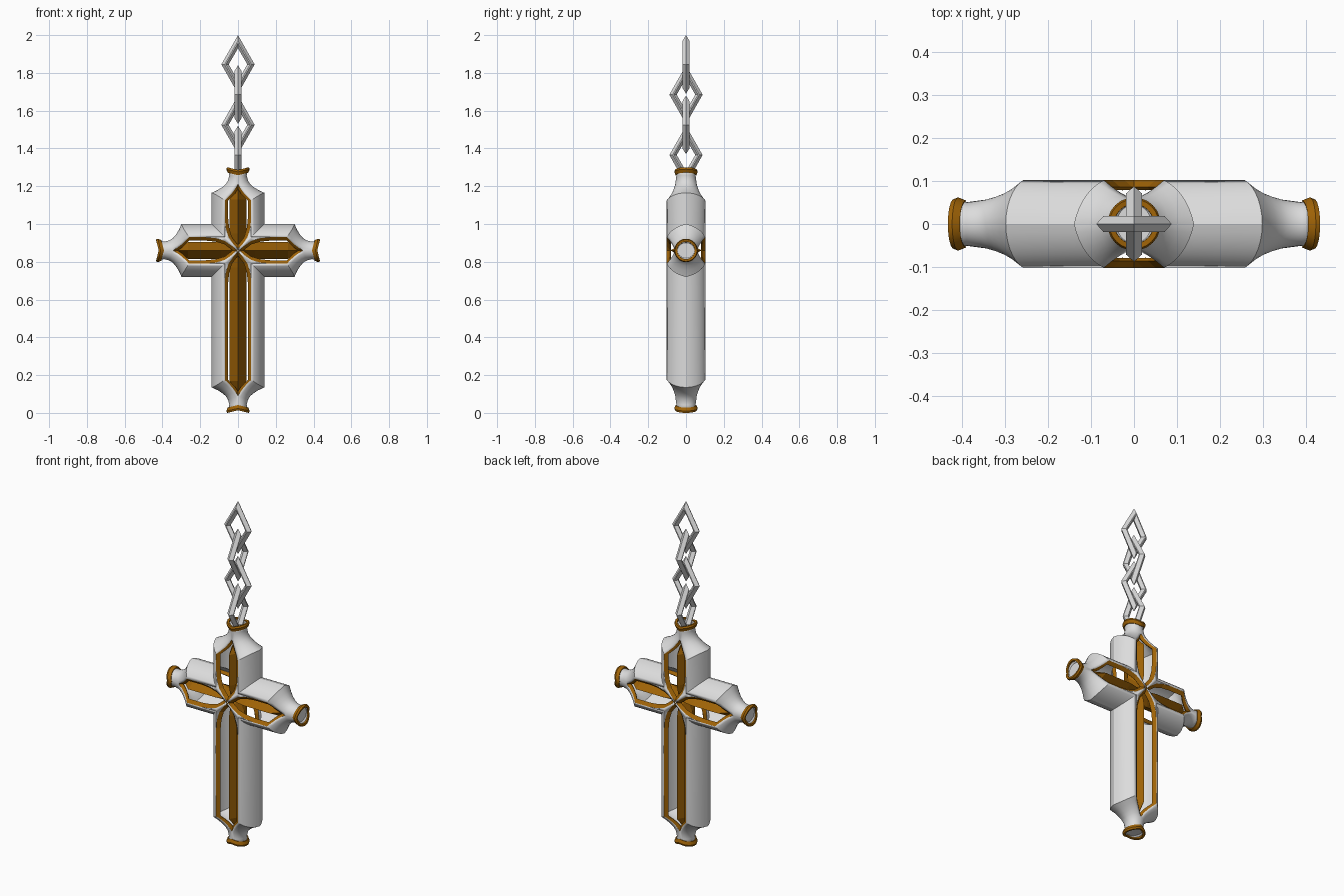
import bpy, bmesh, math
from mathutils import Vector

if "Cube" in bpy.data.objects:
    bpy.data.objects.remove(bpy.data.objects["Cube"])

CZ = 0.86                                    # height where the arms cross
ARMS = [((0, 1), 0.44), ((0, -1), 0.86), ((1, 0), 0.434), ((-1, 0), 0.434)]
D = 0.102                                    # half depth of the body
LEAF = [(0.008, 0.0), (0.03, 0.022), (0.07, 0.05), (0.12, 0.065), (0.17, 0.07)]


def material(name, rgb):
    m = bpy.data.materials.new(name)
    m.diffuse_color = (*rgb, 1)
    m.use_nodes = True
    m.node_tree.nodes["Principled BSDF"].inputs["Base Color"].default_value = m.diffuse_color
    return m


WHITE = material("white_metal", (0.72, 0.72, 0.72))
AMBER = material("amber_gold", (0.35, 0.125, 0.002))


def place(d, t, s, y):
    """Arm coordinates (along, across, depth) to world."""
    return Vector((t * d[0] - s * d[1], y, CZ + t * d[1] + s * d[0]))


def finish(bm, name, mat, thick=0, offset=-1, smooth=None, recalc=True):
    bmesh.ops.remove_doubles(bm, verts=bm.verts, dist=0.0004)
    if recalc:
        bmesh.ops.recalc_face_normals(bm, faces=bm.faces)
    me = bpy.data.meshes.new(name)
    bm.to_mesh(me)
    bm.free()
    me.materials.append(mat)
    ob = bpy.data.objects.new(name, me)
    bpy.context.collection.objects.link(ob)
    if smooth:
        bpy.ops.object.select_all(action='DESELECT')
        ob.select_set(True)
        bpy.context.view_layer.objects.active = ob
        bpy.ops.object.shade_smooth_by_angle(angle=math.radians(smooth))
    if thick:
        m = ob.modifiers.new("thickness", 'SOLIDIFY')
        m.thickness, m.offset = thick, offset
    return ob


def add_face(bm, d, pts, sg, yg):
    """Mirrored face, turned to point away from the arm axis."""
    vs = []
    for t, s, y in pts:
        p = place(d, t, s * sg, y * yg)
        if not any((p - v.co).length < 1e-5 for v in vs):
            vs.append(bm.verts.new(p))
    if len(vs) < 3:
        return
    f = bm.faces.new(vs)
    f.normal_update()
    c = f.calc_center_median() - Vector((0, 0, CZ))
    axis = Vector((d[0], 0, d[1]))
    if f.normal.dot(c - axis * c.dot(axis)) < 0:
        f.normal_flip()


N = 7


def section(te, tw, o, w, dep):
    """Quarter section from the opening edge to the side ridge."""
    b = 1 - 0.4 * o / 0.07
    row = []
    for k in range(N + 1):
        u = k / N
        a = u * math.pi / 2
        row.append((te + (tw - te) * math.sin(a),
                    o + (w - o) * (b * math.sin(a) + (1 - b) * u),
                    dep * (b * math.cos(a) + (1 - b) * (1 - u))))
    return row


def stations(L):
    first = [(s, s, y) for _, s, y in section(0, 0, 0.07, 0.14, D)]  # mitre
    return [first,
            section(L - .175, L - .135, .07, .14, D),
            section(L - .158, L - .12, .052, .107, .087),
            section(L - .138, L - .104, .033, .082, .074),
            section(L - .114, L - .088, .015, .064, .064),
            section(L - .09, L - .07, 0, .053, .057),
            section(L - .045, L - .042, 0, .046, .051),
            section(L - .02, L - .014, 0, .053, .056)]


SIGNS = [(a, b) for a in (1, -1) for b in (1, -1)]

# Hollow white cross body, open through the leaf windows
bm = bmesh.new()
for d, L in ARMS:
    rows = stations(L)
    for sg, yg in SIGNS:
        for r0, r1 in zip(rows, rows[1:]):
            for k in range(N):
                add_face(bm, d, [r0[k], r1[k], r1[k + 1], r0[k + 1]], sg, yg)
        # flat web between the leaf edge and the mitre
        for (t0, s0), (t1, s1) in zip(LEAF, LEAF[1:]):
            add_face(bm, d, [(t0, s0, D), (t1, s1, D), (t1, min(t1, .07), D),
                             (t0, min(t0, .07), D)], sg, yg)
finish(bm, "cross_shell", WHITE, thick=0.01, smooth=28, recalc=False)

# Amber rims lining each leaf window
bm = bmesh.new()
for d, L in ARMS:
    edge = [(t, s, D) for t, s in LEAF] + [r[0] for r in stations(L)[1:6]]
    lo, hi = edge[0][0] + 0.025, edge[-1][0] - 0.022
    inner = [(min(max(t, lo), hi), max(s - 0.018, 0), y - 0.016) for t, s, y in edge]
    for sg, yg in SIGNS:
        for i in range(len(edge) - 1):
            add_face(bm, d, [edge[i], edge[i + 1], inner[i + 1], inner[i]], sg, yg)
finish(bm, "window_rims", AMBER, thick=0.01, recalc=False)

# Faceted amber crystal inside every arm
bm = bmesh.new()
for d, L in ARMS:
    pts = [place(d, .015, 0, 0), place(d, L - .08, 0, 0)]
    for t, w, h in ((.03, .016, .07), (.09, .044, .083), (L - .17, .044, .083)):
        for sg in (1, -1):
            pts += [place(d, t, w * sg, 0), place(d, t, 0, h * sg)]
    bmesh.ops.convex_hull(bm, input=[bm.verts.new(p) for p in pts])
finish(bm, "crystal_cores", AMBER)

# Saddle-shaped amber collars and their white plugs at the arm tips
bm, plug = bmesh.new(), bmesh.new()
SEG = 24
for d, L in ARMS:
    rings = []
    for i in range(SEG):
        a = 2 * math.pi * i / SEG
        c, s = math.cos(a), math.sin(a)
        mid = L - 0.028 + 0.014 * abs(c)
        prof = [(.045, -.013), (.055, -.014), (.062, .004), (.058, .014), (.046, .012)]
        rings.append([bm.verts.new(place(d, mid + h, r * c, r * s)) for r, h in prof])
    for i in range(SEG):
        p, q = rings[i], rings[(i + 1) % SEG]
        for j in range(5):
            bm.faces.new([p[j], q[j], q[(j + 1) % 5], p[(j + 1) % 5]])
    plug.faces.new([plug.verts.new(place(d, L - .026, .048 * math.cos(2 * math.pi * i / SEG),
                                         .048 * math.sin(2 * math.pi * i / SEG)))
                    for i in range(SEG)])
finish(bm, "tip_collars", AMBER, smooth=30)
finish(plug, "tip_plugs", WHITE, thick=0.006, offset=0)

# Chain of diamond links, alternately turned a quarter
SECT = [(0, 0), (.015, .019), (.021, .019), (.034, 0), (.021, -.019), (.015, -.019)]
for n, z in enumerate((1.845, 1.685, 1.525, 1.365)):
    bm = bmesh.new()
    rings = []
    for cx, cz in ((1, 0), (0, 1), (-1, 0), (0, -1)):
        ring = []
        for inset, dep in SECT:
            x = cx * (.088 - inset * 1.14)
            h = cz * (.155 - inset * 2.05)
            ring.append(bm.verts.new((x, dep, z + h) if n % 2 == 0 else (dep, x, z + h)))
        rings.append(ring)
    for i in range(4):
        p, q = rings[i], rings[(i + 1) % 4]
        for j in range(6):
            bm.faces.new([p[j], q[j], q[(j + 1) % 6], p[(j + 1) % 6]])
    finish(bm, f"chain_link_{n + 1}", WHITE)
